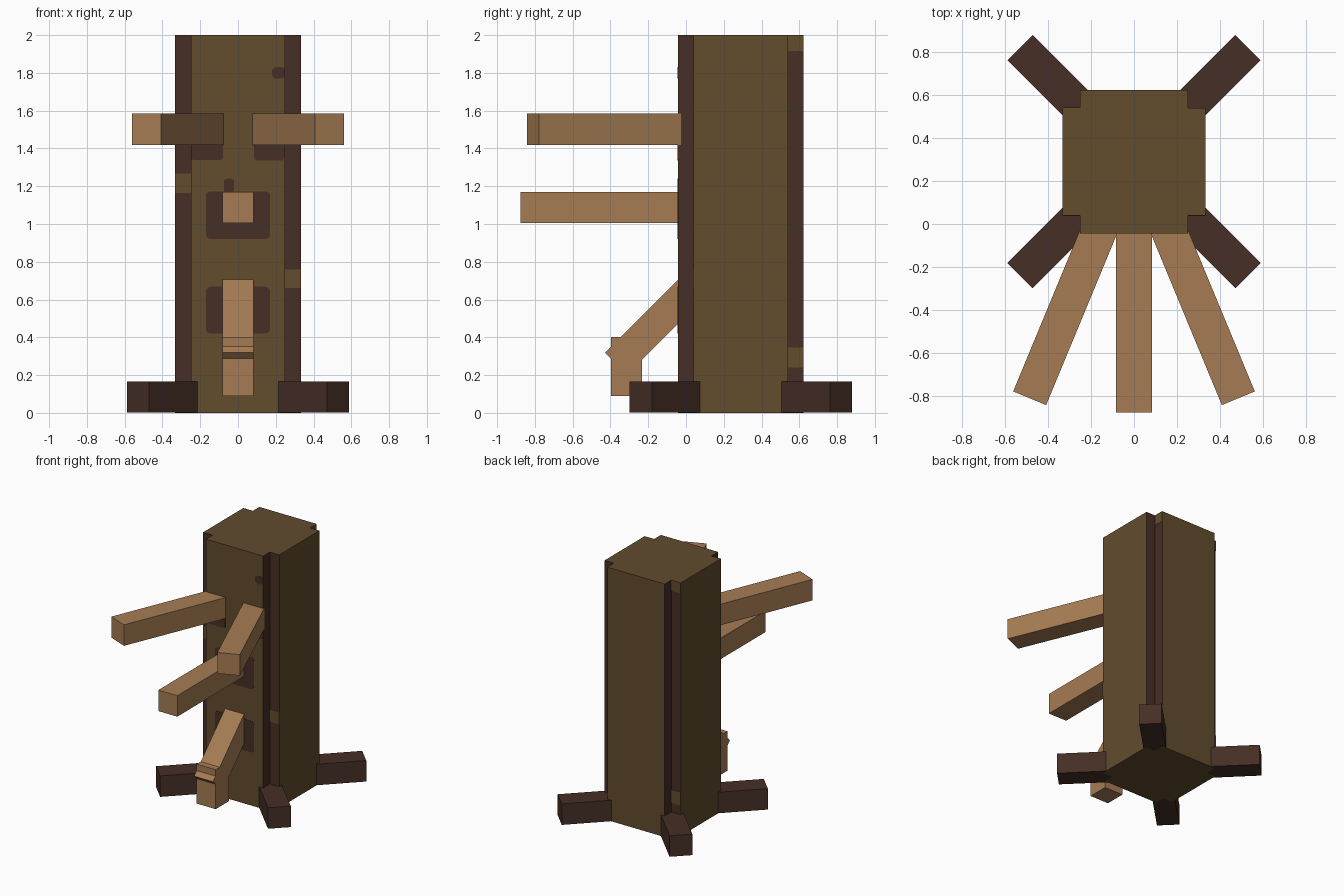
import bpy, bmesh, math
from mathutils import Vector, Matrix

default = bpy.data.objects.get("Cube")
if default:
    bpy.data.objects.remove(default, do_unlink=True)

CY = 0.29              # trunk centre in y
HALF, INNER = 0.333, 0.25
FRONT = CY - HALF
BEAM = 0.166


def material(name, rgb):
    m = bpy.data.materials.new(name)
    m.use_nodes = True
    m.diffuse_color = (*rgb, 1)
    m.node_tree.nodes["Principled BSDF"].inputs["Base Color"].default_value = (*rgb, 1)
    return m


BARK = material("olive brown wood", (0.122, 0.072, 0.027))
DARK = material("dark brown wood", (0.061, 0.028, 0.0185))
TAN = material("tan wood", (0.381, 0.202, 0.087))


def finish(name, bm, *mats):
    bmesh.ops.recalc_face_normals(bm, faces=bm.faces)
    mesh = bpy.data.meshes.new(name)
    bm.to_mesh(mesh)
    bm.free()
    for m in mats:
        mesh.materials.append(m)
    ob = bpy.data.objects.new(name, mesh)
    bpy.context.collection.objects.link(ob)
    return ob


def beam(name, start, end, mat):
    """Square beam running between two points, its sides kept level."""
    a, b = Vector(start), Vector(end)
    along = (b - a).normalized()
    side = along.cross((0, 0, 1))
    side = side.normalized() if side.length > 0.01 else Vector((1, 0, 0))
    rot = Matrix((side, along, side.cross(along))).transposed().to_4x4()
    bm = bmesh.new()
    bmesh.ops.create_cube(bm, size=1, matrix=Matrix.Translation((a + b) / 2) @ rot
                          @ Matrix.Diagonal((BEAM, (b - a).length, BEAM, 1)))
    return finish(name, bm, mat)


def plate(name, x0, x1, z0, z1, mat, y=FRONT, radius=0.0, turn=0):
    """Thin painted patch on a wall; turn swings it around the trunk axis."""
    bm = bmesh.new()
    bmesh.ops.create_cube(bm, size=1, matrix=Matrix.Translation(((x0 + x1) / 2, y - CY, (z0 + z1) / 2))
                          @ Matrix.Diagonal((x1 - x0, 0.004, z1 - z0, 1)))
    if radius:
        edges = [e for e in bm.edges if abs(e.verts[0].co.y - e.verts[1].co.y) > 0.001]
        bmesh.ops.bevel(bm, geom=edges, offset=radius, segments=3, profile=0.5, affect='EDGES')
    bm.transform(Matrix.Translation((0, CY, 0)) @ Matrix.Rotation(math.radians(turn), 4, 'Z'))
    return finish(name, bm, mat)


# Trunk: square post with notched corners, notch walls dark
corner = [(HALF, INNER), (INNER, INNER), (INNER, HALF)]
outline = [Matrix.Rotation(math.pi / 2 * k, 2) @ Vector(p) for k in range(4) for p in corner]
bm = bmesh.new()
base = bm.faces.new([bm.verts.new((p.x, p.y + CY, 0)) for p in outline])
top = bmesh.ops.extrude_face_region(bm, geom=[base], use_keep_orig=True)
bmesh.ops.translate(bm, vec=(0, 0, 2), verts=[g for g in top["geom"] if isinstance(g, bmesh.types.BMVert)])
for f in bm.faces:
    c = f.calc_center_median() - Vector((0, CY, 0))
    if min(abs(c.x), abs(c.y)) > 0.1:
        f.material_index = 1
finish("trunk", bm, BARK, DARK)

# Diagonal feet at the corners
for sx, side in ((1, "left"), (-1, "right")):
    for sy, end in ((1, "back"), (-1, "front")):
        point = lambda d: (sx * d, CY + sy * d, BEAM / 2 + 0.001)
        beam(f"foot_{end}_{side}", point(0.22), point(0.53), DARK)
    # Upper arms spread outwards
    beam(f"upper_arm_{side}", (sx * 0.133, 0.04, 1.502), (sx * 0.485, -0.81, 1.502), TAN)

# Middle arm and bent leg
beam("middle_arm", (0, 0.05, 1.087), (0, -0.877, 1.087), TAN)
beam("leg_thigh", (0, 0.05, 0.681), (0, -0.371, 0.26), TAN)
beam("leg_shin", (0, -0.315, 0.402), (0, -0.315, 0.09), TAN)

# Dark worn patches around the sockets
plate("middle_socket", -0.17, 0.17, 0.92, 1.173, DARK, radius=0.025)
plate("middle_socket_tab", -0.075, -0.02, 1.1, 1.24, DARK, radius=0.02)
plate("leg_socket", -0.17, 0.17, 0.42, 0.668, DARK, radius=0.025)
plate("upper_socket_right", -0.249, -0.08, 1.34, 1.56, DARK, radius=0.01)
plate("upper_socket_left", 0.085, 0.245, 1.335, 1.56, DARK, radius=0.02)
plate("small_knot", 0.18, 0.249, 1.77, 1.83, DARK, radius=0.02)

# Light patches on the notch walls
WALL = CY - INNER
plate("notch_patch_front_left", INNER, HALF, 0.66, 0.76, BARK, y=WALL)
plate("notch_patch_front_right", -HALF, -INNER, 1.165, 1.268, BARK, y=WALL)
for turn, side in ((90, "left"), (180, "right")):
    for z0, z1, level in ((0.24, 0.345, "low"), (1.915, 2.0, "high")):
        plate(f"notch_patch_back_{side}_{level}", INNER, HALF, z0, z1, BARK, y=WALL, turn=turn)
